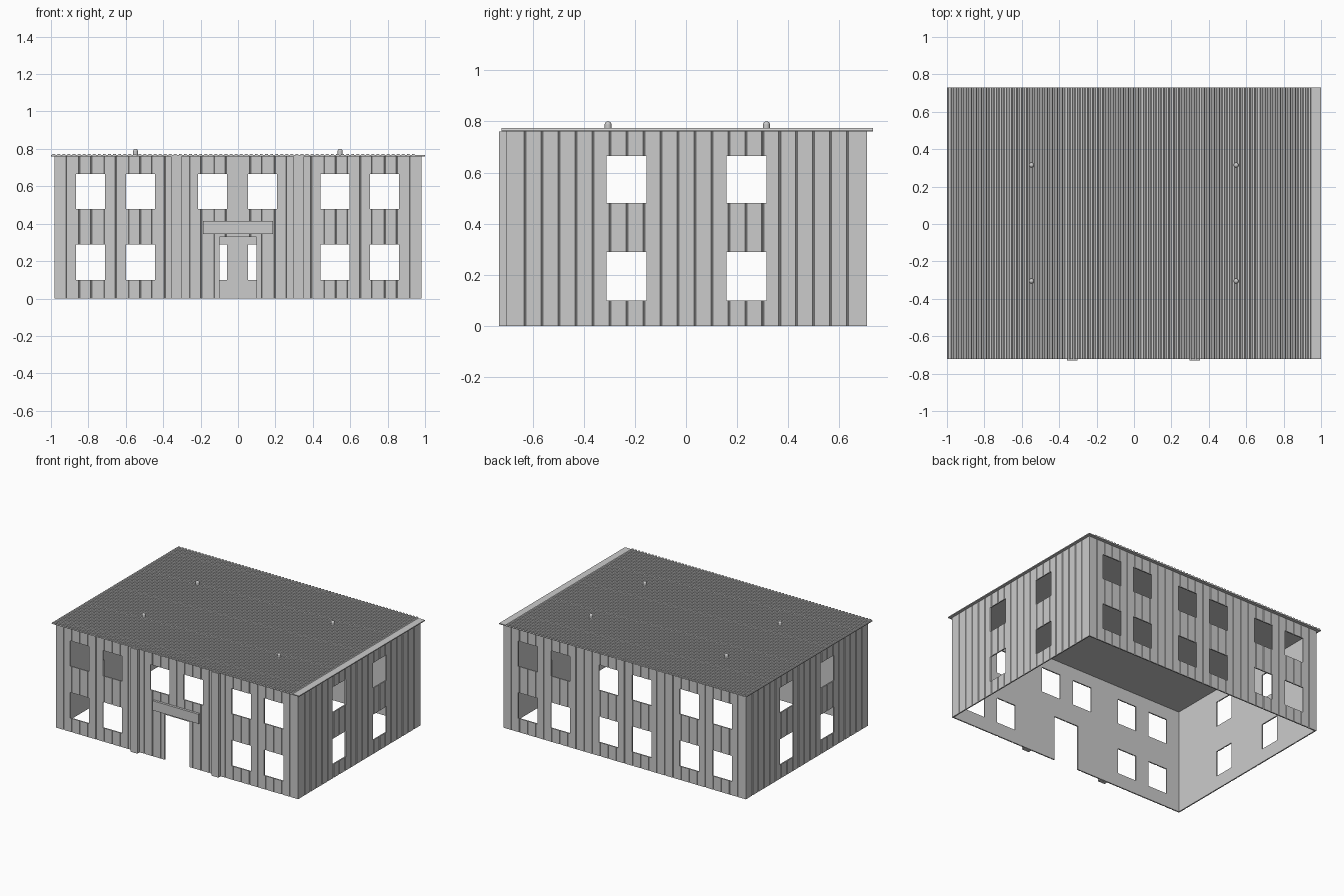
import bpy, bmesh
from mathutils import Matrix, Vector

old = bpy.data.objects.get("Cube")
if old:
    bpy.data.objects.remove(old, do_unlink=True)

grey = bpy.data.materials.new("plain grey")
grey.use_nodes = True
colour = (0.6, 0.6, 0.6, 1)
grey.diffuse_color = colour
grey.node_tree.nodes["Principled BSDF"].inputs["Base Color"].default_value = colour


def finish(name, bm):
    bmesh.ops.recalc_face_normals(bm, faces=bm.faces[:])
    mesh = bpy.data.meshes.new(name)
    bm.to_mesh(mesh)
    bm.free()
    mesh.materials.append(grey)
    ob = bpy.data.objects.new(name, mesh)
    bpy.context.collection.objects.link(ob)
    return ob


def prism(name, points, direction):
    """Extrude a flat outline along a direction."""
    bm = bmesh.new()
    face = bm.faces.new([bm.verts.new(p) for p in points])
    grown = bmesh.ops.extrude_face_region(bm, geom=[face], use_keep_orig=True)
    verts = [v for v in grown["geom"] if isinstance(v, bmesh.types.BMVert)]
    bmesh.ops.translate(bm, verts=verts, vec=direction)
    return finish(name, bm)


def add_box(bm, lo, hi):
    lo, hi = Vector(lo), Vector(hi)
    place = Matrix.Translation((lo + hi) / 2) @ Matrix.Diagonal((*(hi - lo), 1))
    bmesh.ops.create_cube(bm, size=1, matrix=place)


def box(name, lo, hi):
    bm = bmesh.new()
    add_box(bm, lo, hi)
    return finish(name, bm)


WALL_TOP, THICK = 0.76, 0.009
HALF_X, FRONT_Y, BACK_Y = 0.98, -0.705, 0.708
ROWS = [(0.10, 0.288), (0.48, 0.665)]


def wall(name, start, end, place, openings):
    """Panelled wall with narrow vertical grooves; place maps (along, outward) to x, y."""
    outline = [(start, -THICK), (start, 0)]
    count = round((end - start) / 0.065)
    for i in range(1, count):
        u = start + (end - start) * i / count
        outline += [(u - 0.004, 0), (u - 0.002, -0.004), (u + 0.002, -0.004), (u + 0.004, 0)]
    outline += [(end, 0), (end, -THICK)]
    ob = prism(name, [(*place(u, d), 0) for u, d in outline], (0, 0, WALL_TOP))

    # Cut the openings
    bm = bmesh.new()
    for u0, u1, z0, z1 in openings:
        a, b = place(u0, -0.05), place(u1, 0.05)
        add_box(bm, (min(a[0], b[0]), min(a[1], b[1]), z0),
                (max(a[0], b[0]), max(a[1], b[1]), z1))
    cutter = finish("opening_cutter", bm)
    cutter.hide_render = True
    mod = ob.modifiers.new("openings", "BOOLEAN")
    mod.operation, mod.solver, mod.object = "DIFFERENCE", "EXACT", cutter
    bpy.context.view_layer.objects.active = ob
    bpy.ops.object.modifier_apply(modifier=mod.name)
    bpy.data.objects.remove(cutter, do_unlink=True)


def windows(centres, rows=ROWS):
    return [(c - 0.078, c + 0.078, z0, z1) for c in centres for z0, z1 in rows]


# Walls with their window and door openings
outer = [-0.788, -0.522, 0.519, 0.783]
middle = [-0.137, 0.131]
door = [(-0.10, 0.10, -0.1, 0.33)]
wall("front_wall", -HALF_X, HALF_X, lambda u, d: (u, FRONT_Y - d),
     windows(outer) + windows(middle, ROWS[1:]) + door)
wall("back_wall", -HALF_X, HALF_X, lambda u, d: (u, BACK_Y + d), windows(outer + middle))
for side, name in ((-1, "right_wall"), (1, "left_wall")):
    wall(name, FRONT_Y + THICK, BACK_Y - THICK,
         lambda u, d, s=side: (s * (HALF_X + d), u), windows([-0.233, 0.237]))

# Ribbed roof sheet with a flat strip along one end
roof_front, roof_back = -0.723, 0.731
ribs, rib_end = 72, 0.95
pitch = (rib_end + 1) / ribs
section = [(-1, WALL_TOP), (-1, 0.767)]
for i in range(ribs):
    x = -1 + i * pitch
    section += [(x + pitch * f, z) for f, z in
                ((0.2, 0.767), (0.35, 0.774), (0.75, 0.774), (0.9, 0.767))]
section += [(1, 0.767), (1, WALL_TOP)]
prism("roof", [(x, roof_front, z) for x, z in section], (0, roof_back - roof_front, 0))

# Pilasters beside the entrance bay
for x, name in ((-0.33, "right_pilaster"), (0.325, "left_pilaster")):
    box(name, (x - 0.029, -0.731, 0), (x + 0.029, FRONT_Y, WALL_TOP))

# Board above the door
box("entrance_board", (-0.187, -0.722, 0.345), (0.187, FRONT_Y, 0.415))

# Domed roof vents
for x in (-0.548, 0.546):
    for y in (-0.305, 0.315):
        bm = bmesh.new()
        bmesh.ops.create_cone(bm, cap_ends=True, segments=16, radius1=0.0135, radius2=0.0135,
                              depth=0.026, matrix=Matrix.Translation((x, y, 0.775)))
        bmesh.ops.create_uvsphere(bm, u_segments=16, v_segments=10, radius=0.0135,
                                  matrix=Matrix.Translation((x, y, 0.787)))
        vent = finish("roof_vent", bm)
        bpy.ops.object.select_all(action="DESELECT")
        vent.select_set(True)
        bpy.context.view_layer.objects.active = vent
        bpy.ops.object.shade_smooth_by_angle()
